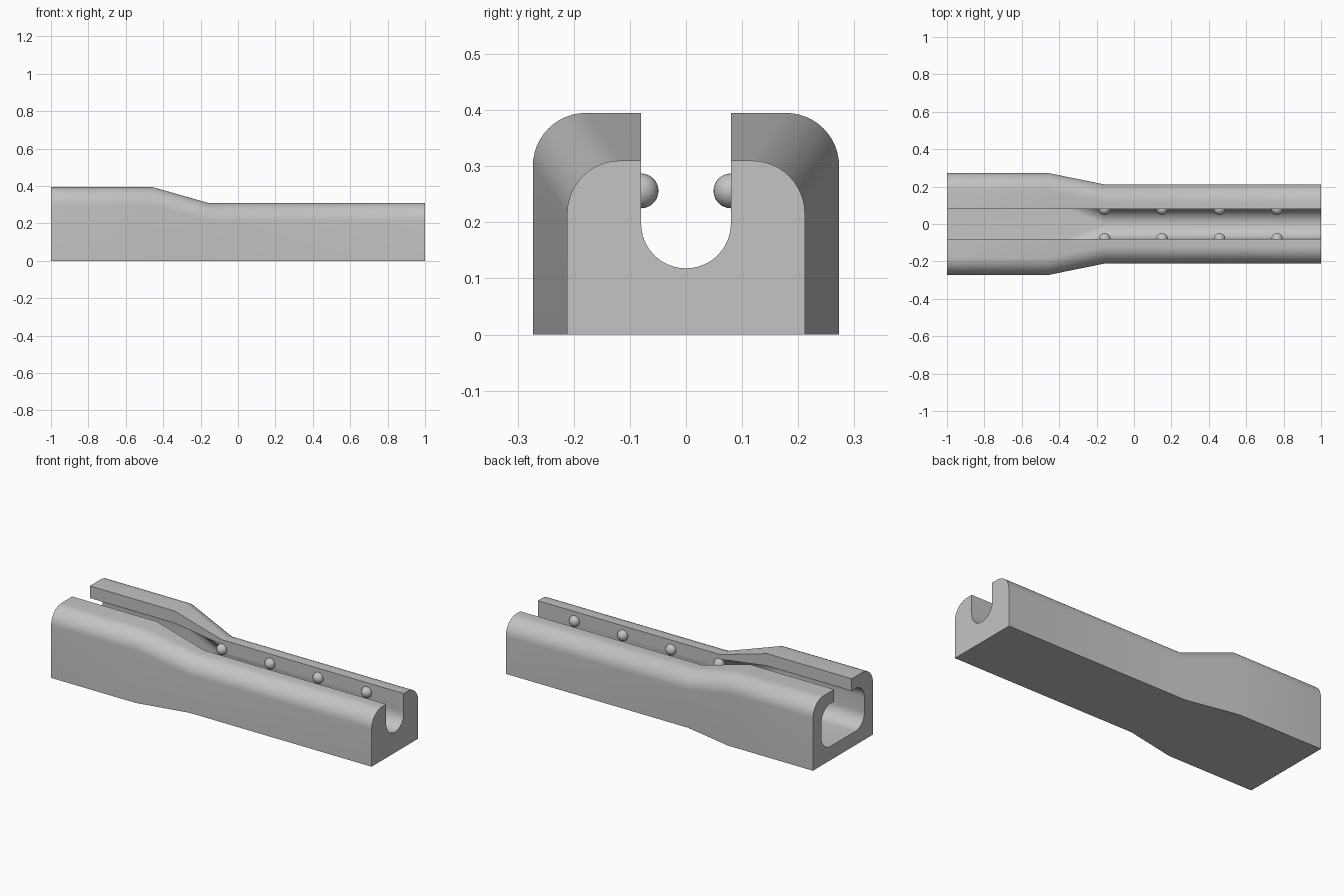
import bpy, bmesh, math

if "Cube" in bpy.data.objects:
    bpy.data.objects.remove(bpy.data.objects["Cube"])

grey = bpy.data.materials.new("plain_grey")
grey.diffuse_color = (0.55, 0.55, 0.55, 1)
grey.use_nodes = True
grey.node_tree.nodes["Principled BSDF"].inputs["Base Color"].default_value = grey.diffuse_color

SLOT = 0.08       # half width of the slot, radius of the round groove
R_OUT = 0.095     # rounding of the outer top edges
AXIS_Z = 0.198    # height of the groove axis
SEG = 12


def arc(cy, cz, r, a0, a1):
    """Points of a circular arc in the y-z plane, angles in degrees."""
    pts = []
    for i in range(SEG + 1):
        a = math.radians(a0 + (a1 - a0) * i / SEG)
        pts.append((cy + r * math.cos(a), cz + r * math.sin(a)))
    return pts


def section(half_w, height, wide):
    """Closed cross-section: outer shell, slot and inner channel."""
    half = [(half_w, 0)]
    half += arc(half_w - R_OUT, height - R_OUT, R_OUT, 0, 90)
    half.append((SLOT, height))
    if wide:
        # rounded rectangular chamber
        cy, top, floor = 0.195 - SLOT, 0.325, 0.08
        half.append((SLOT, top))
        half += arc(cy, top - SLOT, SLOT, 90, 0)
        half += arc(cy, floor + SLOT, SLOT, 0, -90)
    else:
        # straight slot walls ending in a round groove
        half.append((SLOT, AXIS_Z + 0.085))
        half += [(SLOT, AXIS_Z + 0.08 - 0.075 * i / SEG) for i in range(SEG + 1)]
        half += arc(0, AXIS_Z, SLOT, 0, -90)
    return half + [(-y, z) for y, z in reversed(half)]


def finish(obj):
    obj.data.materials.append(grey)
    bpy.ops.object.select_all(action='DESELECT')
    obj.select_set(True)
    bpy.context.view_layer.objects.active = obj
    bpy.ops.object.shade_smooth_by_angle(angle=math.radians(30))


# Slotted body lofted through four stations: wide, wide, narrow, narrow
stations = [(-1.0, 0.273, 0.395, True), (-0.46, 0.273, 0.395, True),
            (-0.16, 0.212, 0.31, False), (1.0, 0.212, 0.31, False)]
bm = bmesh.new()
rings = [[bm.verts.new((x, y, z)) for y, z in section(w, h, wide)]
         for x, w, h, wide in stations]
n = len(rings[0])
for a, b in zip(rings, rings[1:]):
    for i in range(n):
        j = (i + 1) % n
        bm.faces.new((a[i], a[j], b[j], b[i]))
bm.faces.new(rings[0])
bm.faces.new(rings[-1])
bmesh.ops.remove_doubles(bm, verts=bm.verts, dist=1e-5)
bmesh.ops.recalc_face_normals(bm, faces=bm.faces)
mesh = bpy.data.meshes.new("slotted_body")
bm.to_mesh(mesh)
bm.free()
body = bpy.data.objects.new("slotted_body", mesh)
bpy.context.collection.objects.link(body)
finish(body)

# Retaining bumps along both slot walls
for k, x in enumerate((-0.157, 0.15, 0.457, 0.765)):
    for side, name in ((-1, "front"), (1, "back")):
        bpy.ops.mesh.primitive_uv_sphere_add(
            segments=24, ring_count=14, radius=0.031,
            location=(x, side * SLOT, 0.256))
        bump = bpy.context.object
        bump.name = f"{name}_bump_{k + 1}"
        finish(bump)
